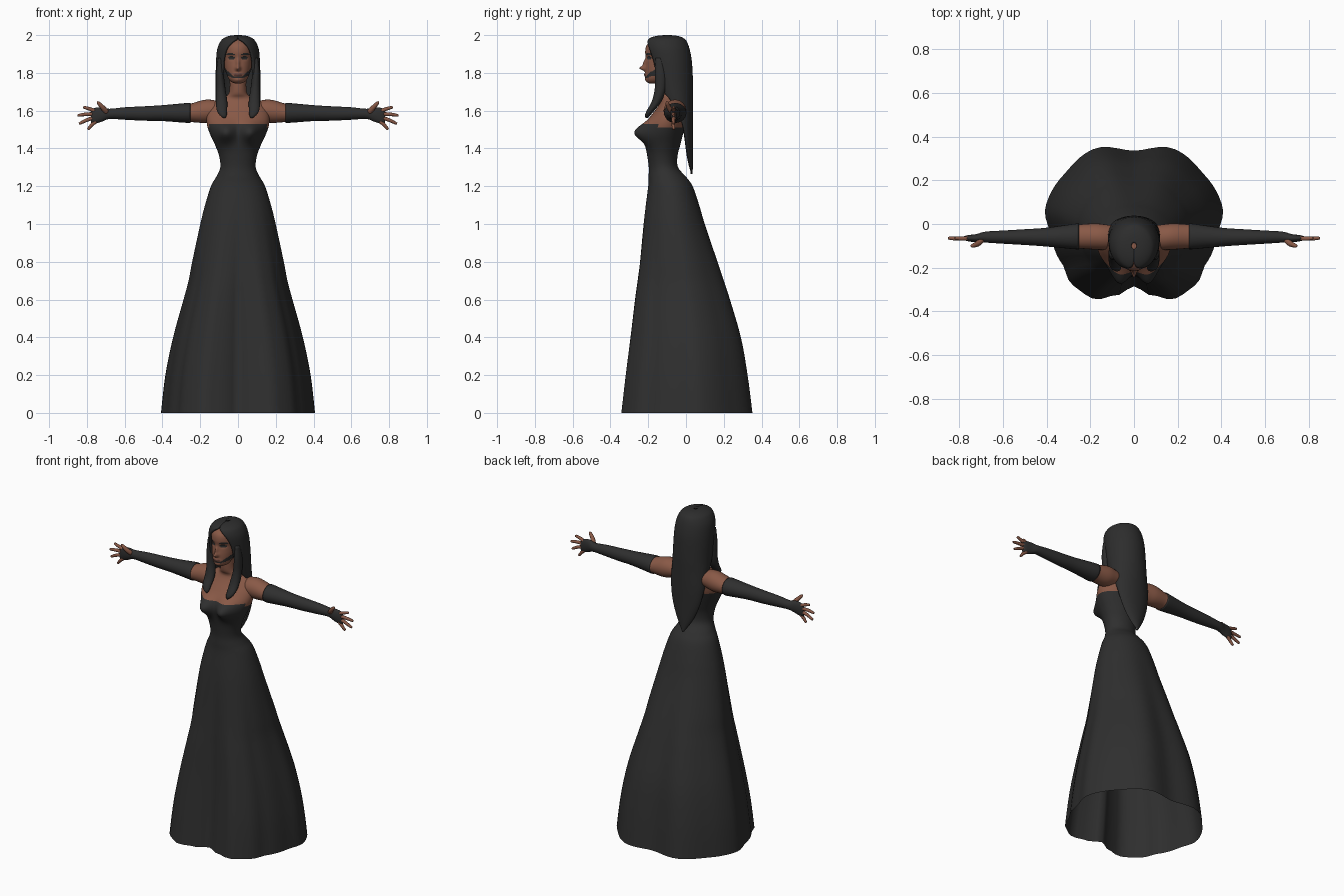
import bpy, bmesh, math
from mathutils import Vector

if "Cube" in bpy.data.objects:
    bpy.data.objects.remove(bpy.data.objects["Cube"])


def material(name, col):
    m = bpy.data.materials.new(name)
    m.diffuse_color = (*col, 1)
    m.use_nodes = True
    m.node_tree.nodes["Principled BSDF"].inputs["Base Color"].default_value = m.diffuse_color
    return m


BLACK = material("black cloth", (0.028, 0.028, 0.028))
SKIN = material("brown skin", (0.25, 0.10, 0.062))
HAIR = material("dark hair", (0.026, 0.026, 0.026))
LIPS = material("dark lips", (0.11, 0.045, 0.035))


def smooth_rows(keys, steps):
    """Catmull-Rom resampling of a table of section sizes."""
    out = []
    for i in range(len(keys) - 1):
        p = [keys[max(i - 1, 0)], keys[i], keys[i + 1], keys[min(i + 2, len(keys) - 1)]]
        for s in range(steps):
            t = s / steps
            out.append([0.5 * (2 * b + (c - a) * t + (2 * a - 5 * b + 4 * c - d) * t * t
                               + (3 * b - a - 3 * c + d) * t ** 3) for a, b, c, d in zip(*p)])
    out.append(list(keys[-1]))
    return out


def loft(name, rings, mats, rule=None, closed=True, cap0=True, cap1=True, mirror=False):
    bm = bmesh.new()
    rows = [[bm.verts.new(p) for p in r] for r in rings]
    n = len(rows[0])
    for a, b in zip(rows, rows[1:]):
        for i in range(n if closed else n - 1):
            j = (i + 1) % n
            bm.faces.new((a[i], a[j], b[j], b[i]))
    if closed and cap0:
        bm.faces.new(rows[0][::-1])
    if closed and cap1:
        bm.faces.new(rows[-1])
    bmesh.ops.recalc_face_normals(bm, faces=bm.faces)
    for f in bm.faces:
        f.smooth = True
        if rule:
            f.material_index = rule(f.calc_center_median())
    me = bpy.data.meshes.new(name)
    bm.to_mesh(me)
    bm.free()
    for m in mats:
        me.materials.append(m)
    ob = bpy.data.objects.new(name, me)
    bpy.context.collection.objects.link(ob)
    if mirror:
        ob.modifiers.new("mirror", 'MIRROR').use_mirror_merge = False
    return ob


def circle(n):
    return [2 * math.pi * i / n for i in range(n)]


# gown and upper body: z, half width, front y, back y, fold strength
BODY = [(0, .405, -.343, .343, 1), (.2, .382, -.32, .318, 1), (.4, .342, -.296, .285, .9),
        (.6, .288, -.274, .23, .75), (.7, .262, -.262, .2, .6), (.8, .243, -.25, .168, .45),
        (1, .2, -.228, .1, .2), (1.1, .175, -.215, .07, .1), (1.2, .143, -.2, .035, 0),
        (1.25, .115, -.198, 0, 0), (1.3, .094, -.197, -.042, 0), (1.36, .1, -.205, -.045, 0),
        (1.42, .122, -.215, -.03, 0), (1.48, .15, -.218, -.015, 0), (1.53, .165, -.212, -.002, 0),
        (1.58, .165, -.18, 0, 0), (1.62, .15, -.15, 0, 0), (1.65, .12, -.132, -.01, 0),
        (1.67, .075, -.13, -.03, 0), (1.7, .046, -.143, -.05, 0), (1.79, .045, -.15, -.06, 0)]
FOLDS = [(-90, .83), (-76, .99), (-66, 1.1), (-50, 1.07), (-33, .97), (-9, .95), (13, 1.026),
         (38, 1.03), (66, 1.1), (90, .977)]


def fold(a):
    d = math.degrees(math.asin(max(-1, min(1, math.sin(a)))))
    for (d0, f0), (d1, f1) in zip(FOLDS, FOLDS[1:]):
        if d <= d1:
            t = (d - d0) / (d1 - d0)
            return f0 + (f1 - f0) * (t * t * (3 - 2 * t))
    return FOLDS[-1][1]


def body_ring(z, w, yf, yb, k):
    pts = []
    for a in circle(72):
        r = 1 + k * (fold(a) - 1)
        x, y = w * r * math.cos(a), (yf + yb) / 2 + (yb - yf) / 2 * r * math.sin(a)
        if math.sin(a) < 0:  # bust
            y -= .066 * math.exp(-((abs(x) - .068) / .05) ** 2 - ((z - 1.483) / .05) ** 2)
        pts.append((x, y, max(z, 0)))
    return pts


loft("gown_and_torso", [body_ring(*r) for r in smooth_rows(BODY, 5)], [BLACK, SKIN],
     lambda c: int(c.z > 1.53 - (.02 if c.y > -.15 else 0) + .1 * min(abs(c.x), .06) - .004),
     cap0=False)

# arms with long gloves: x, z, y, half height, half depth
ARM = [(.08, 1.6, -.06, .04, .05), (.13, 1.6, -.06, .056, .058), (.18, 1.596, -.057, .061, .06),
       (.255, 1.588, -.057, .048, .055), (.262, 1.588, -.057, .053, .059),
       (.4, 1.587, -.06, .042, .043), (.5, 1.585, -.06, .038, .036), (.6, 1.585, -.06, .033, .03),
       (.68, 1.583, -.06, .027, .025), (.72, 1.58, -.065, .038, .019),
       (.76, 1.572, -.065, .042, .014), (.778, 1.567, -.065, .032, .008)]
loft("gloved_arm", [[(x, y + ry * math.cos(a), z + rz * math.sin(a)) for a in circle(24)]
                    for x, z, y, rz, ry in smooth_rows(ARM, 4)],
     [SKIN, BLACK], lambda c: int(c.x > .256), mirror=True)


def tube(name, path, mat):
    """Round tapered limb through (x, y, z, radius) points."""
    rows = smooth_rows(path, 3)
    d = (Vector(path[-1][:3]) - Vector(path[0][:3])).normalized()
    u = d.cross(Vector((0, 1, 0))).normalized()
    v = d.cross(u)
    loft(name, [[Vector(r[:3]) + r[3] * (u * math.cos(a) + v * math.sin(a)) for a in circle(10)]
                for r in rows], [mat], mirror=True)


# fingers and thumb
FINGERS = [((.755, 1.598), (.82, 1.618)), ((.765, 1.582), (.85, 1.575)),
           ((.765, 1.562), (.842, 1.532)), ((.75, 1.545), (.797, 1.502))]
for i, ((x0, z0), (x1, z1)) in enumerate(FINGERS):
    mid = ((x0 + x1) / 2, -.067, (z0 + z1) / 2 + .002, .0095)
    tube(f"finger_{i + 1}", [(x0, -.065, z0, .0105), mid, (x1 - .004, -.065, z1, .007),
                             (x1, -.065, z1, .002)], SKIN)
tube("thumb", [(.695, -.07, 1.59, .015), (.715, -.09, 1.615, .013), (.738, -.1, 1.64, .009),
               (.745, -.102, 1.648, .003)], SKIN)

# head: z, half width, front y, back y
HEAD = [(1.745, .018, -.195, -.15), (1.753, .036, -.207, -.12), (1.77, .05, -.214, -.1),
        (1.8, .063, -.215, -.06), (1.83, .071, -.214, -.03), (1.87, .077, -.21, -.01),
        (1.91, .08, -.216, -.005), (1.945, .075, -.209, -.02), (1.97, .058, -.185, -.04),
        (1.983, .03, -.16, -.07)]


def head_ring(z, w, yf, yb):
    pts = []
    for a in circle(96):
        x, y = w * math.cos(a), (yf + yb) / 2 + (yb - yf) / 2 * math.sin(a)
        if math.sin(a) < 0:
            g = lambda cx, cz, sx, sz: math.exp(-((abs(x) - cx) / sx) ** 2 - ((z - cz) / sz) ** 2)
            y -= .027 * g(0, 1.824, .012, .012) + .016 * g(0, 1.85, .009, .025)  # nose
            y -= .008 * g(0, 1.79, .02, .009) + .004 * g(0, 1.762, .02, .01)  # lips and chin
            y += .008 * g(.034, 1.88, .018, .012)  # eye sockets
        pts.append((x, y, z))
    return pts


def face_colour(c):
    x = abs(c.x)
    if c.y > -.1:
        return 0
    if ((x - .034) / .019) ** 2 + ((c.z - 1.88) / .0095) ** 2 < 1:  # eyes
        return 1
    if .014 < x < .06 and abs(c.z - 1.902 + abs(x - .04) * .2) < .004:  # brows
        return 1
    if x < .021 and abs(c.z - 1.791) < .007:  # mouth
        return 2
    out = max(0, x - .025)  # dark band along the jaw
    return int(abs(c.z - 1.777 - .7 * out) < .004 + .28 * out)


loft("head", [head_ring(*r) for r in smooth_rows(HEAD, 8)], [SKIN, HAIR, LIPS], face_colour)

# long hair, open at the face: z, half width, front y, back y, half span in degrees
MANE = [(2.0, .012, -.115, -.085, 180), (1.996, .045, -.155, -.045, 180),
        (1.985, .074, -.19, -.015, 176), (1.968, .092, -.208, .003, 163),
        (1.93, .109, -.214, .018, 147), (1.87, .116, -.205, .03, 138), (1.8, .118, -.19, .035, 136),
        (1.72, .118, -.17, .038, 132), (1.65, .118, -.14, .038, 108), (1.55, .114, -.09, .038, 90),
        (1.45, .098, -.06, .037, 82), (1.36, .066, -.04, .037, 75), (1.3, .03, -.01, .036, 70),
        (1.265, .004, .02, .035, 60)]
rings = []
for z, w, yf, yb, s in smooth_rows(MANE, 4):
    angles = [math.radians(90 + min(s, 180) * (i / 24 - 1)) for i in range(49)]
    rings.append([(w * math.cos(a), (yf + yb) / 2 + (yb - yf) / 2 * math.sin(a), z) for a in angles])
mane = loft("long_hair", rings, [HAIR], closed=False)
thick = mane.modifiers.new("thickness", 'SOLIDIFY')
thick.thickness, thick.offset = .012, -1

# front locks: z, x, y, half width, half depth
LOCK = [(1.88, .094, -.14, .012, .02), (1.8, .096, -.135, .02, .03), (1.72, .092, -.135, .025, .03),
        (1.65, .087, -.155, .03, .026), (1.6, .085, -.188, .027, .02), (1.575, .078, -.203, .018, .014),
        (1.56, .072, -.208, .004, .004)]
loft("front_lock", [[(x + w * math.cos(a), y + d * math.sin(a), z) for a in circle(16)]
                    for z, x, y, w, d in smooth_rows(LOCK, 4)], [HAIR], mirror=True)
